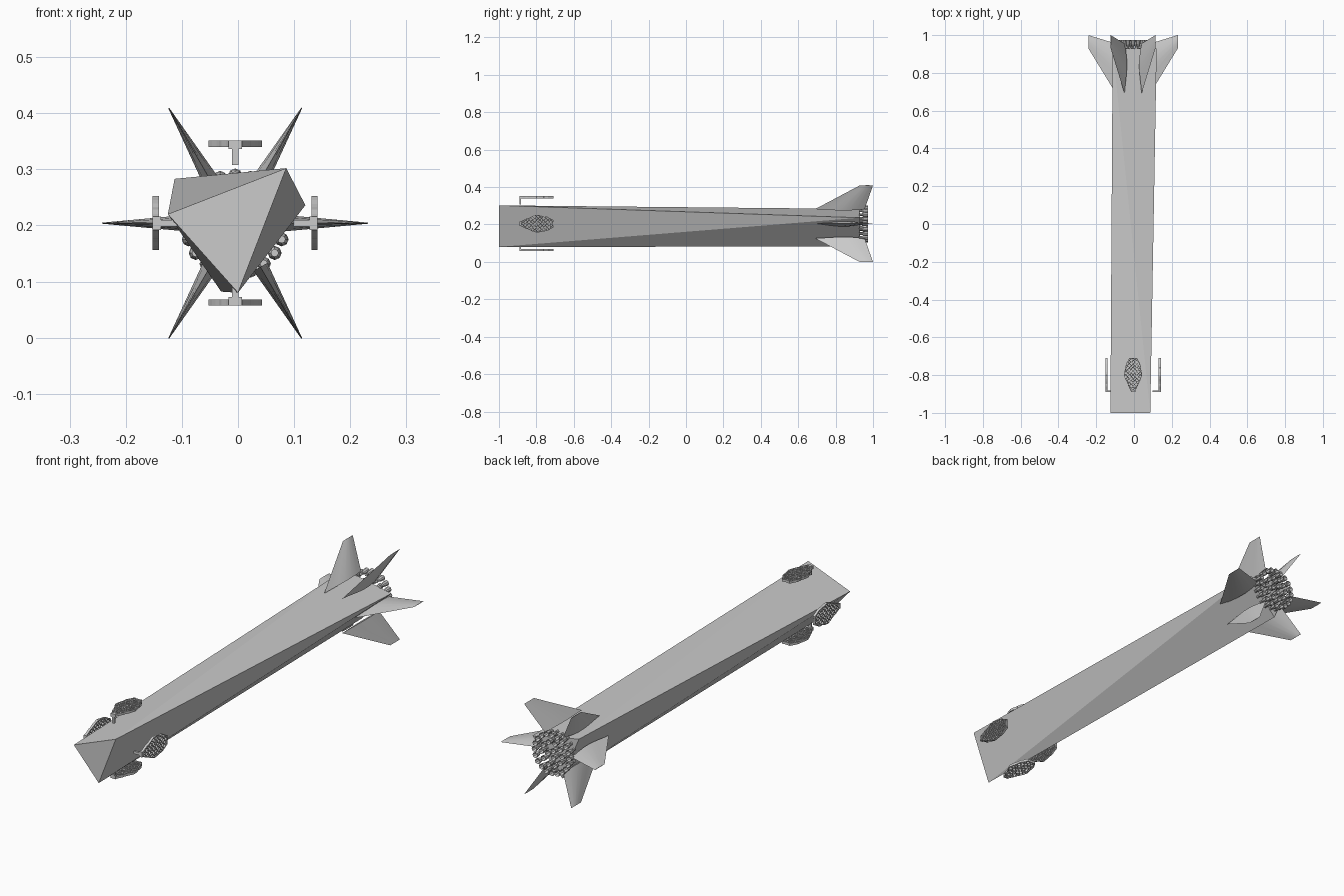
import bpy, bmesh, math
from mathutils import Matrix, Vector

if "Cube" in bpy.data.objects:
    bpy.data.objects.remove(bpy.data.objects["Cube"])

CX, CZ = -0.005, 0.204   # long axis of the rocket


def finish(name, bm, smooth=None):
    bmesh.ops.recalc_face_normals(bm, faces=bm.faces[:])
    me = bpy.data.meshes.new(name)
    bm.to_mesh(me)
    bm.free()
    ob = bpy.data.objects.new(name, me)
    bpy.context.collection.objects.link(ob)
    if smooth:
        bpy.ops.object.select_all(action='DESELECT')
        ob.select_set(True)
        bpy.context.view_layer.objects.active = ob
        bpy.ops.object.shade_smooth_by_angle(angle=math.radians(smooth))
    return ob


def spin(ob, deg):
    # local x = radially outwards, y = along rocket, z = sideways
    ob.matrix_world = Matrix.Translation((CX, 0, CZ)) @ Matrix.Rotation(math.radians(deg), 4, 'Y')


# body: faceted twisted three-sided hull
bm = bmesh.new()
f = [bm.verts.new(p) for p in ((-0.125, -1, 0.22), (0.086, -1, 0.302), (0, -1, 0.08))]
b = [bm.verts.new(p) for p in ((-0.113, 0.93, 0.283), (0.12, 0.93, 0.236), (-0.03, 0.93, 0.082))]
bm.faces.new(f)
bm.faces.new(b[::-1])
for i in range(3):
    j = (i + 1) % 3
    bm.faces.new((f[i], b[i], f[j]))
    bm.faces.new((b[i], b[j], f[j]))
finish("body", bm)


# tail fins: lens sections tapering to a thin tip
def tail_fin(name, deg):
    bm = bmesh.new()
    rings = []
    for r, y0, y1, t in ((0.09, 0.69, 0.955, 0.015), (0.237, 0.93, 1.0, 0.001)):
        ring = []
        for k in range(12):
            s = k / 6 if k <= 6 else (12 - k) / 6
            side = 1 if k <= 6 else -1
            w = t * math.sin(math.pi * s ** 1.3) * side if 0 < s < 1 else 0
            ring.append(bm.verts.new((r, y0 + (y1 - y0) * s, w)))
        rings.append(ring)
    for k in range(12):
        m = (k + 1) % 12
        bm.faces.new((rings[0][k], rings[0][m], rings[1][m], rings[1][k]))
    bm.faces.new(rings[0])
    bm.faces.new(rings[1])
    spin(finish(name, bm, 40), deg)


for i in range(6):
    tail_fin(f"tail_fin_{i + 1}", i * 60)


# grid fins: lattice clipped to a lozenge outline, on a short stem
HALF = [(0.012, -0.885), (0.048, -0.80), (0.034, -0.74), (0.018, -0.712)]
OUTLINE = HALF + [(-u, y) for u, y in reversed(HALF)]


def grid_fin(name, deg):
    bm = bmesh.new()
    bmesh.ops.create_grid(bm, x_segments=18, y_segments=18, size=0.126,
                          matrix=Matrix.Translation((0, -0.80, 0)) @ Matrix.Rotation(math.pi / 4, 4, 'Z'))
    for i, p in enumerate(OUTLINE):
        q = OUTLINE[(i + 1) % len(OUTLINE)]
        bmesh.ops.bisect_plane(bm, geom=bm.verts[:] + bm.edges[:] + bm.faces[:],
                               plane_co=(p[0], p[1], 0),
                               plane_no=(q[1] - p[1], p[0] - q[0], 0), clear_outer=True)
    bmesh.ops.remove_doubles(bm, verts=bm.verts[:], dist=0.001)
    bmesh.ops.delete(bm, geom=bm.faces[:], context='FACES_ONLY')
    res = bmesh.ops.extrude_edge_only(bm, edges=bm.edges[:])
    for v in [g for g in res['geom'] if isinstance(g, bmesh.types.BMVert)]:
        v.co.z = 0.011
    # local (u, y, depth) -> (radius, y, sideways)
    for v in bm.verts:
        v.co = Vector((0.136 + v.co.z, v.co.y, v.co.x))
    ob = finish(name, bm)
    m = ob.modifiers.new("walls", 'SOLIDIFY')
    m.solidify_mode = 'NON_MANIFOLD'
    m.thickness = 0.003
    spin(ob, deg)

    bm = bmesh.new()
    for (r0, r1, w) in ((0.104, 0.138, 0.006), (0.132, 0.147, 0.012)):
        bmesh.ops.create_cube(bm, size=1, matrix=Matrix.Translation(((r0 + r1) / 2, -0.886, 0))
                              @ Matrix.Diagonal((r1 - r0, 0.009, 2 * w, 1)))
    spin(finish(name + "_stem", bm), deg)


for i, side in enumerate(("right", "bottom", "left", "top")):
    grid_fin("grid_fin_" + side, i * 90)

# engines: 33 low-poly bells in three rings
bm = bmesh.new()
for count, radius in ((3, 0.018), (10, 0.052), (20, 0.087)):
    for k in range(count):
        a = 2 * math.pi * k / count
        place = Matrix.Translation((CX + radius * math.cos(a), 0, CZ - 0.002 + radius * math.sin(a)))
        prev = None
        for y, r in ((0.926, 0.007), (0.938, 0.006), (0.953, 0.0105), (0.973, 0.0125), (0.95, 0.007)):
            ring = [bm.verts.new(place @ Vector((r * math.cos(s * math.pi / 4), y, r * math.sin(s * math.pi / 4))))
                    for s in range(8)]
            if prev is None:
                bm.faces.new(ring)
            else:
                for s in range(8):
                    n = (s + 1) % 8
                    bm.faces.new((prev[s], prev[n], ring[n], ring[s]))
            prev = ring
        bm.faces.new(prev)
finish("engines", bm)
